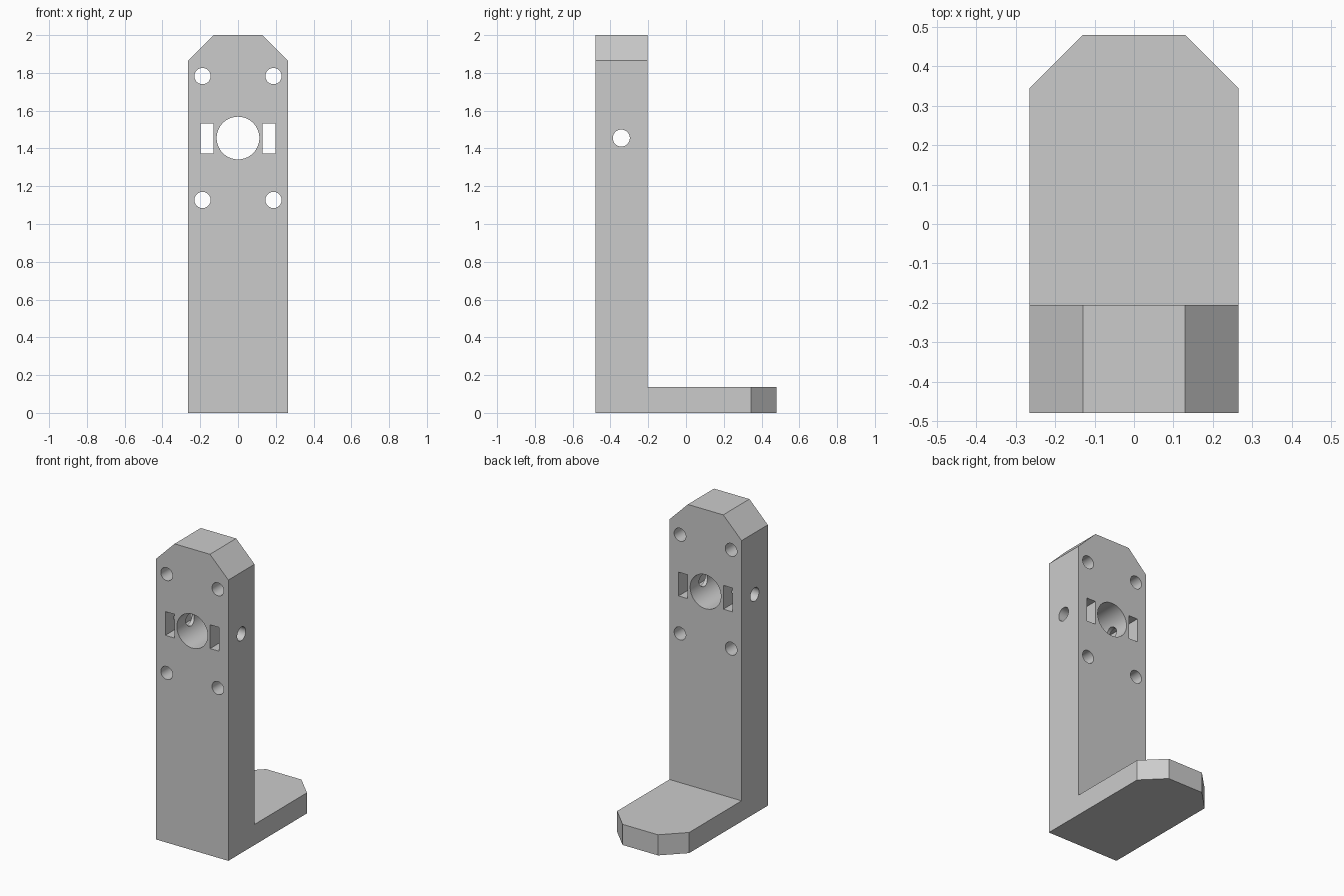
import bpy
import bmesh
from math import pi
from mathutils import Matrix, Vector

cube = bpy.data.objects.get("Cube")
if cube:
    bpy.data.objects.remove(cube, do_unlink=True)

grey = bpy.data.materials.new("plain grey")
grey.use_nodes = True
colour = (0.6, 0.6, 0.6, 1.0)
grey.diffuse_color = colour
grey.node_tree.nodes["Principled BSDF"].inputs["Base Color"].default_value = colour

HALF_W, DEPTH, TOP = 0.265, 0.48, 2.0
WALL_BACK, FOOT_H, CHAMFER = -0.205, 0.137, 0.135
WALL_MID = (WALL_BACK - DEPTH) / 2
BORE_Z = 1.455


def make_object(name, bm):
    bmesh.ops.recalc_face_normals(bm, faces=bm.faces)
    mesh = bpy.data.meshes.new(name)
    bm.to_mesh(mesh)
    bm.free()
    mesh.materials.append(grey)
    obj = bpy.data.objects.new(name, mesh)
    bpy.context.collection.objects.link(obj)
    return obj


def add_box(bm, low, high):
    low, high = Vector(low), Vector(high)
    size = Matrix.Diagonal((*(high - low), 1))
    bmesh.ops.create_cube(bm, size=1, matrix=Matrix.Translation((low + high) / 2) @ size)


def add_rod(bm, centre, radius, length, axis, sides=48):
    turn = Matrix.Rotation(pi / 2, 4, axis)
    bmesh.ops.create_cone(bm, cap_ends=True, segments=sides, radius1=radius, radius2=radius,
                          depth=length, matrix=Matrix.Translation(centre) @ turn)


# L-shaped bracket: side profile extruded across the width
bm = bmesh.new()
profile = [(-DEPTH, 0), (DEPTH, 0), (DEPTH, FOOT_H), (WALL_BACK, FOOT_H),
           (WALL_BACK, TOP), (-DEPTH, TOP)]
side = bm.faces.new([bm.verts.new((-HALF_W, y, z)) for y, z in profile])
extruded = bmesh.ops.extrude_face_region(bm, geom=[side])["geom"]
bmesh.ops.translate(bm, vec=(2 * HALF_W, 0, 0),
                    verts=[v for v in extruded if isinstance(v, bmesh.types.BMVert)])

# Chamfered corners on the wall top and on the foot end
corners = []
for edge in bm.edges:
    a, b = (v.co for v in edge.verts)
    on_side = abs(a.x - b.x) < 1e-4
    at_top = min(a.z, b.z) > TOP - 0.01
    at_end = min(a.y, b.y) > DEPTH - 0.01
    if on_side and (at_top or at_end):
        corners.append(edge)
bmesh.ops.bevel(bm, geom=corners, offset=CHAMFER, segments=1, affect='EDGES')
bracket = make_object("bracket", bm)


def cut(name, bm):
    cutter = make_object(name, bm)
    cutter.hide_render = True
    mod = bracket.modifiers.new(name, 'BOOLEAN')
    mod.operation = 'DIFFERENCE'
    mod.solver = 'EXACT'
    mod.object = cutter
    bpy.context.view_layer.objects.active = bracket
    bpy.ops.object.modifier_apply(modifier=name)
    bpy.data.objects.remove(cutter, do_unlink=True)


# Central bore, four screw holes and two slots, all front to back
bm = bmesh.new()
add_rod(bm, (0, WALL_MID, BORE_Z), 0.113, 0.4, 'X', 64)
for s in (-1, 1):
    for z in (BORE_Z - 0.328, BORE_Z + 0.328):
        add_rod(bm, (s * 0.188, WALL_MID, z), 0.043, 0.4, 'X')
    x0, x1 = sorted((s * 0.131, s * 0.198))
    add_box(bm, (x0, -DEPTH - 0.1, BORE_Z - 0.081), (x1, WALL_BACK + 0.1, BORE_Z + 0.077))
cut("front_holes", bm)

# Cross hole from side to side
bm = bmesh.new()
add_rod(bm, (0, WALL_MID, BORE_Z), 0.045, 0.8, 'Y')
cut("cross_hole", bm)

# Smooth hole walls, sharp edges elsewhere
bpy.ops.object.select_all(action='DESELECT')
bracket.select_set(True)
bpy.context.view_layer.objects.active = bracket
bpy.ops.object.shade_smooth_by_angle(angle=pi / 6)
